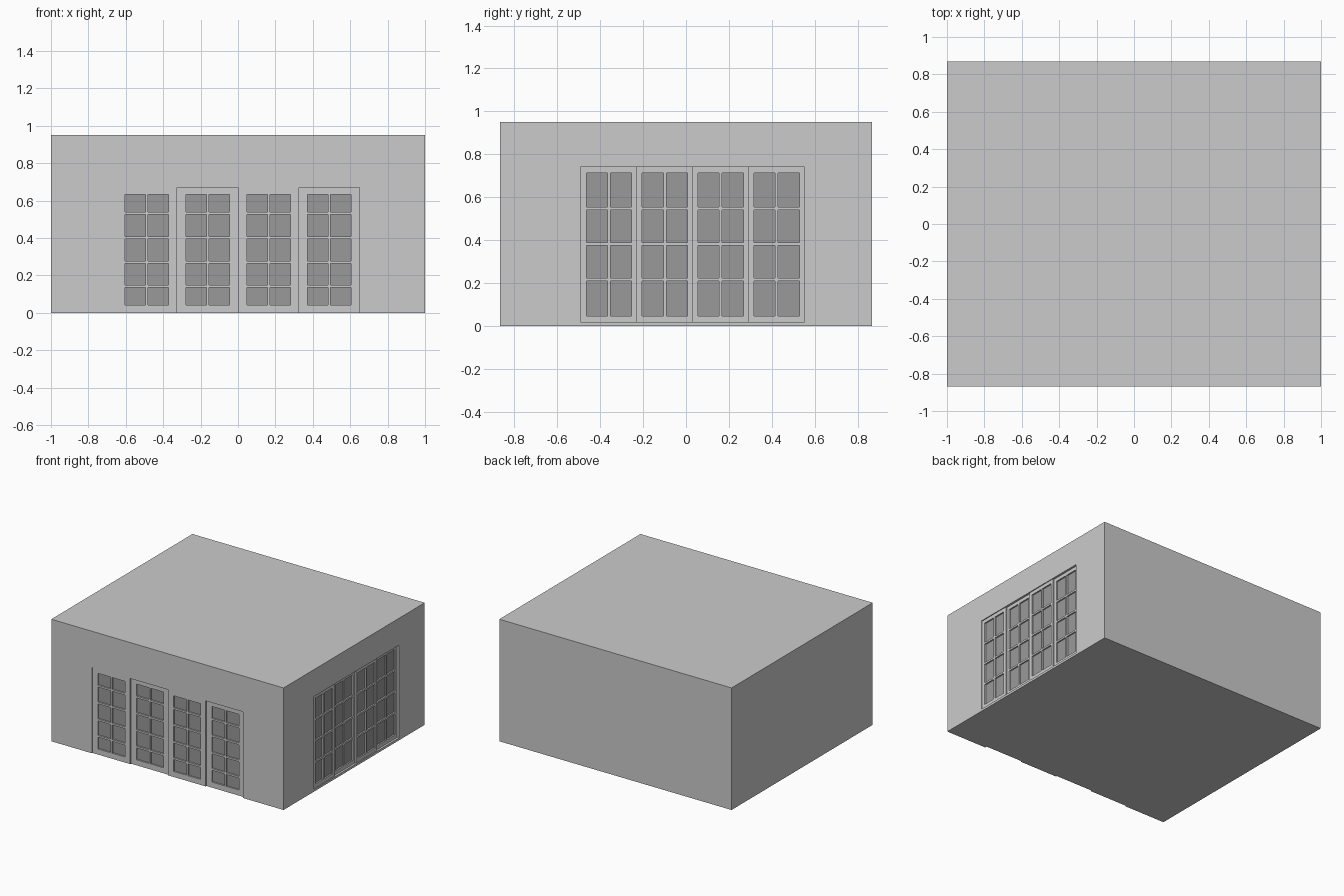
import bpy, bmesh

if "Cube" in bpy.data.objects:
    bpy.data.objects.remove(bpy.data.objects["Cube"])

W, D, H = 1.0, 0.868, 0.95      # half width, half depth, height
CAVITY = 0.035                  # depth of the door openings


def material(name, v):
    m = bpy.data.materials.new(name)
    m.diffuse_color = (v, v, v, 1)
    m.use_nodes = True
    m.node_tree.nodes["Principled BSDF"].inputs["Base Color"].default_value = m.diffuse_color
    return m


wall_mat = material("light_grey", 0.6)
glass_mat = material("window_grey", 0.32)


# Facade coordinates: u along the wall, d inward from it, z up
def front(u, d, z):
    return (u, -D + d, z)


def right(u, d, z):
    return (W - d, u, z)


def plain(x, y, z):
    return (x, y, z)


def boxes(name, mat, specs, place=plain):
    """One object made of boxes (a0, a1, b0, b1, z0, z1)."""
    bm = bmesh.new()
    for a0, a1, b0, b1, z0, z1 in specs:
        v = [bm.verts.new(place(a, b, z))
             for z in (z0, z1) for a, b in ((a0, b0), (a1, b0), (a1, b1), (a0, b1))]
        for f in ((0, 3, 2, 1), (4, 5, 6, 7), (0, 1, 5, 4),
                  (1, 2, 6, 5), (2, 3, 7, 6), (3, 0, 4, 7)):
            bm.faces.new([v[i] for i in f])
    bmesh.ops.recalc_face_normals(bm, faces=bm.faces)
    me = bpy.data.meshes.new(name)
    bm.to_mesh(me)
    bm.free()
    me.materials.append(mat)
    ob = bpy.data.objects.new(name, me)
    bpy.context.collection.objects.link(ob)
    return ob


# Building body
body = boxes("building_body", wall_mat, [(-W, W, -D, D, 0, H)])


def door_row(name, place, start, pitch, z0, z1, pane_offset, pane_width,
             p0, p1, bars, bar):
    # Opening cut into the wall
    cut_z0 = z0 if z0 > 0 else -0.05
    cutter = boxes(name + "_cutter", wall_mat,
                   [(start, start + 4 * pitch, -0.05, CAVITY, cut_z0, z1)], place)
    cutter.hide_render = True
    mod = body.modifiers.new("opening", 'BOOLEAN')
    mod.operation = 'DIFFERENCE'
    mod.solver = 'EXACT'
    mod.object = cutter
    bpy.context.view_layer.objects.active = body
    bpy.ops.object.modifier_apply(modifier=mod.name)
    bpy.data.objects.remove(cutter)

    # Four sliding leaves, alternately nearer and further back
    for i in range(4):
        a, b = start + i * pitch, start + (i + 1) * pitch
        d = 0.007 if i % 2 == 0 else 0.016
        p = a + pane_offset[i]
        q = p + pane_width
        m = (p + q) / 2
        h = bar / 2
        frame = [(a, p, d, CAVITY, z0, z1), (q, b, d, CAVITY, z0, z1),
                 (p, q, d, CAVITY, z0, p0), (p, q, d, CAVITY, p1, z1),
                 (m - h, m + h, d, CAVITY, p0, p1)]
        for z in bars:
            frame += [(p, m - h, d, CAVITY, z - h, z + h),
                      (m + h, q, d, CAVITY, z - h, z + h)]
        boxes(f"{name}_leaf_{i + 1}", wall_mat, frame, place)
        boxes(f"{name}_glass_{i + 1}", glass_mat,
              [(p, q, d + 0.011, d + 0.015, p0, p1)], place)


# Front doors: five rows of panes
door_row("front_door", front, -0.65, 0.325, 0.0, 0.67,
         (0.046, 0.046, 0.048, 0.046), 0.233, 0.043, 0.632,
         (0.142, 0.27, 0.402, 0.532), 0.014)

# Right side doors: four rows of panes
door_row("side_door", right, -0.492, 0.261, 0.018, 0.74,
         (0.027, 0.027, 0.027, 0.027), 0.21, 0.047, 0.713,
         (0.217, 0.382, 0.548), 0.014)
